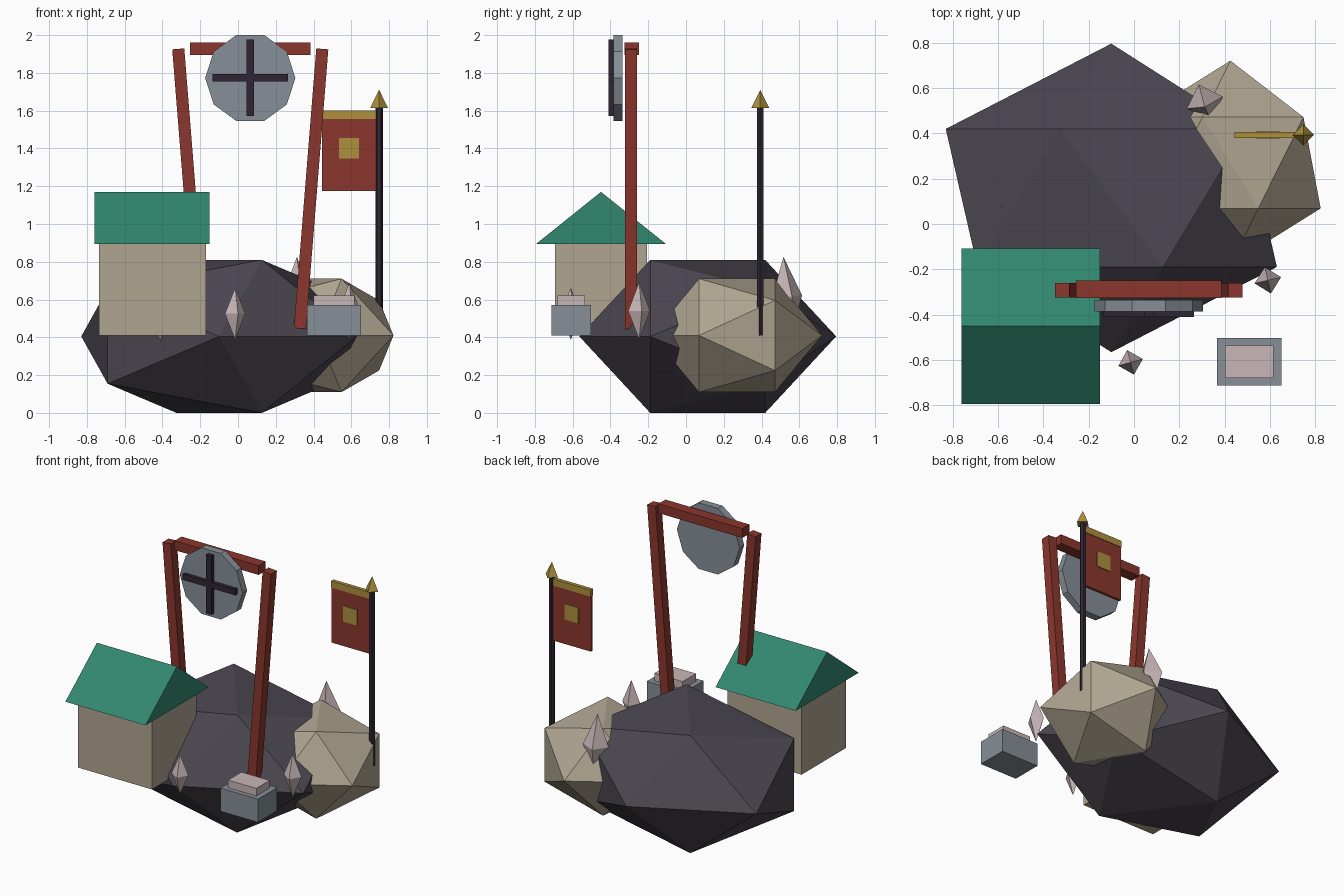
import bpy, bmesh, math, random
from mathutils import Matrix, Vector

cube = bpy.data.objects.get("Cube")
if cube:
    bpy.data.objects.remove(cube, do_unlink=True)


def material(name, hex_code):
    """Flat material from an sRGB hex code, stored as linear values."""
    srgb = [int(hex_code[i:i + 2], 16) / 255 for i in (0, 2, 4)]
    lin = [((c + 0.055) / 1.055) ** 2.4 for c in srgb] + [1]
    m = bpy.data.materials.new(name)
    m.use_nodes = True
    m.diffuse_color = lin
    m.node_tree.nodes["Principled BSDF"].inputs["Base Color"].default_value = lin
    return m


ROCK = material("dark_rock", "4c4751")
STONE = material("sandy_stone", "b0a591")
RED = material("red_lacquer", "8b362d")
GREEN = material("green_tile", "31876f")
GREY = material("grey_metal", "868f97")
DARK = material("dark_wood", "2f2632")
GOLD = material("gold", "ae903d")
PINK = material("pale_pink_crystal", "c9b7b8")


def finish(name, bm, mat, matrix=Matrix()):
    bmesh.ops.transform(bm, matrix=matrix, verts=bm.verts)
    bmesh.ops.recalc_face_normals(bm, faces=bm.faces)
    mesh = bpy.data.meshes.new(name)
    bm.to_mesh(mesh)
    bm.free()
    mesh.materials.append(mat)
    obj = bpy.data.objects.new(name, mesh)
    bpy.context.collection.objects.link(obj)
    return obj


def box(name, centre, size, mat, tilt=0):
    bm = bmesh.new()
    bmesh.ops.create_cube(bm, size=1)
    turn = Matrix.Rotation(tilt, 4, "Y")
    return finish(name, bm, mat, Matrix.Translation(centre) @ turn @ Matrix.Diagonal((*size, 1)))


def boulder(name, centre, radii, mat):
    """Icosahedron whose poles lie along y."""
    bm = bmesh.new()
    bmesh.ops.create_icosphere(bm, subdivisions=1, radius=1)
    for v in bm.verts:
        v.co.normalize()
    turn = Matrix.Rotation(math.pi / 2, 4, "X")
    return finish(name, bm, mat, Matrix.Translation(centre) @ Matrix.Diagonal((*radii, 1)) @ turn)


def spindle(name, centre, rings, sides, mat, turn=Matrix()):
    """Faceted solid through (radius, height) rings; zero radius makes a tip."""
    bm = bmesh.new()
    loops = []
    for r, h in rings:
        if r == 0:
            loops.append([bm.verts.new((0, 0, h))] * sides)
        else:
            loops.append([bm.verts.new((r * math.cos(a), r * math.sin(a), h))
                          for a in (math.tau * i / sides for i in range(sides))])
    for low, high in zip(loops, loops[1:]):
        for i in range(sides):
            j = (i + 1) % sides
            corners = dict.fromkeys((low[i], low[j], high[j], high[i]))
            bm.faces.new(list(corners))
    for (r, _), loop in ((rings[0], loops[0]), (rings[-1], loops[-1])):
        if r:
            bm.faces.new(loop)
    return finish(name, bm, mat, Matrix.Translation(centre) @ turn)


# Rocks
boulder("main_rock", (-0.1, 0.115, 0.405), (0.816, 0.68, 0.426 * 1.118 / 1.0), ROCK)
boulder("side_rock", (0.425, 0.27, 0.41), (0.445, 0.45, 0.353), STONE)

# House with a gabled roof
box("house_walls", (-0.453, -0.45, 0.655), (0.565, 0.485, 0.49), STONE)
bm = bmesh.new()
gable = [bm.verts.new((-0.76, y, z)) for y, z in ((-0.793, 0.895), (-0.107, 0.895), (-0.45, 1.17))]
end = bm.faces.new(gable)
out = bmesh.ops.extrude_face_region(bm, geom=[end], use_keep_orig=True)
bmesh.ops.translate(bm, vec=(0.61, 0, 0),
                    verts=[g for g in out["geom"] if isinstance(g, bmesh.types.BMVert)])
finish("house_roof", bm, GREEN)

# Gate: two leaning posts and a beam
GATE_X = 0.065
for side, label in ((-1, "right"), (1, "left")):
    box(f"{label}_gate_post", (GATE_X + side * 0.322, -0.292, 1.187),
        (0.064, 0.064, 1.485), RED, tilt=side * 0.08)
box("gate_beam", (GATE_X, -0.288, 1.928), (0.64, 0.076, 0.064), RED)

# Gong disc with a cross on its front
spindle("gong", (GATE_X, -0.36, 1.773), [(0.239, -0.025), (0.239, 0.025)], 10, GREY,
        Matrix.Rotation(math.pi / 2, 4, "X"))
box("cross_upright", (GATE_X, -0.397, 1.775), (0.04, 0.026, 0.405), DARK)
box("cross_bar", (GATE_X, -0.397, 1.775), (0.4, 0.024, 0.04), DARK)

# Banner on a pole
spindle("banner_pole", (0.747, 0.393, 0), [(0.02, 0.41), (0.02, 1.62)], 6, DARK)
spindle("pole_tip", (0.747, 0.393, 0), [(0.047, 1.615), (0, 1.71)], 4, GOLD)
box("banner_cloth", (0.587, 0.393, 1.365), (0.287, 0.018, 0.38), RED)
box("banner_trim", (0.587, 0.393, 1.578), (0.287, 0.026, 0.046), GOLD)
box("banner_emblem", (0.588, 0.393, 1.4), (0.105, 0.03, 0.108), GOLD)

# Pedestal
box("pedestal_base", (0.508, -0.607, 0.49), (0.285, 0.21, 0.16), GREY)
box("pedestal_top", (0.508, -0.607, 0.595), (0.215, 0.145, 0.055), PINK)

# Ring of crystals: position, radius, half height, lean
crystals = [
    ((-0.015, -0.61, 0.525), 0.056, 0.138, 0),
    ((0.59, -0.248, 0.54), 0.06, 0.152, 0),
    ((0.312, 0.535, 0.615), 0.084, 0.212, 0.09),
    ((-0.583, 0.077, 0.54), 0.056, 0.145, 0),
    ((-0.41, -0.468, 0.52), 0.056, 0.14, 0),
]
random.seed(4)
for i, (place, radius, half, lean) in enumerate(crystals):
    turn = Matrix.Rotation(lean, 4, "X") @ Matrix.Rotation(random.uniform(0.2, 0.5), 4, "Z")
    spindle(f"crystal_{i + 1}", Vector(place), [(0, -half), (radius, 0), (0, half)], 4, PINK, turn)
